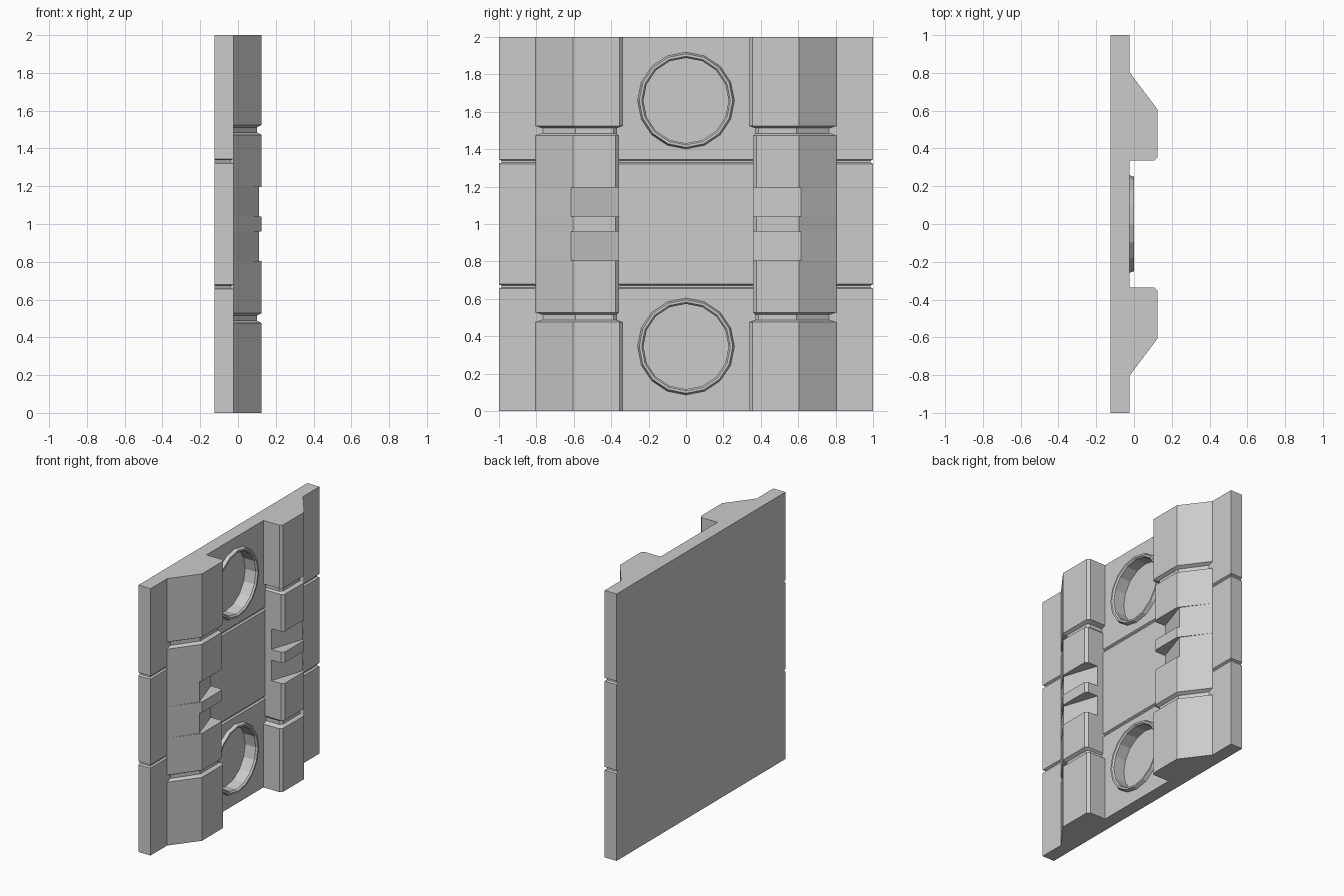
import bpy, bmesh, math

cube = bpy.data.objects.get("Cube")
if cube:
    bpy.data.objects.remove(cube, do_unlink=True)

grey = bpy.data.materials.new("panel_grey")
grey.use_nodes = True
grey.diffuse_color = (0.6, 0.6, 0.6, 1)
grey.node_tree.nodes["Principled BSDF"].inputs["Base Color"].default_value = (0.6, 0.6, 0.6, 1)


def finish(name, bm):
    bmesh.ops.recalc_face_normals(bm, faces=bm.faces)
    mesh = bpy.data.meshes.new(name)
    bm.to_mesh(mesh)
    bm.free()
    mesh.materials.append(grey)
    obj = bpy.data.objects.new(name, mesh)
    bpy.context.collection.objects.link(obj)
    return obj


def skin(bm, loops, closed=False):
    """Join successive loops of vertices with quads."""
    rows = [[bm.verts.new(p) for p in loop] for loop in loops]
    pairs = list(zip(rows, rows[1:]))
    if closed:
        pairs.append((rows[-1], rows[0]))
    else:
        bm.faces.new(rows[0])
        bm.faces.new(rows[-1])
    for a, b in pairs:
        for i in range(len(a)):
            j = (i + 1) % len(a)
            bm.faces.new((a[i], a[j], b[j], b[i]))


def loft(name, levels, side=1):
    """Stack (x, y) sections at the given heights."""
    bm = bmesh.new()
    skin(bm, [[(x, y * side, z) for x, y in section] for z, section in levels])
    return finish(name, bm)


def ring_loop(radius, x, z, sides=16):
    return [(x, radius * math.cos(i * math.tau / sides),
             z + radius * math.sin(i * math.tau / sides)) for i in range(sides)]


# Back slab, with narrow grooves round its face and side edges
def slab_section(inset):
    x, y = -0.025 - inset, 1 - inset
    return [(-0.125, -y), (x, -y), (x, y), (-0.125, y)]


full, cut = slab_section(0), slab_section(0.013)
levels = [(0, full)]
for z in (2 / 3, 4 / 3):
    levels += [(z - 0.012, full), (z - 0.005, cut), (z + 0.005, cut), (z + 0.012, full)]
levels.append((2, full))
slab = loft("back_slab", levels)

# Round sockets and their raised rims
for label, z in (("lower", 0.345), ("upper", 1.66)):
    bm = bmesh.new()
    skin(bm, [ring_loop(0.24, x, z) for x in (-0.1, 0.1)])
    cutter = finish("socket_cutter", bm)
    cutter.hide_render = True
    mod = slab.modifiers.new("socket", 'BOOLEAN')
    mod.operation = 'DIFFERENCE'
    mod.solver = 'EXACT'
    mod.object = cutter
    bpy.context.view_layer.objects.active = slab
    bpy.ops.object.modifier_apply(modifier=mod.name)
    bpy.data.objects.remove(cutter, do_unlink=True)

    bm = bmesh.new()
    profile = [(0.26, -0.028), (0.25, 0), (0.237, 0), (0.228, -0.012),
               (0.228, -0.104), (0.245, -0.104), (0.245, -0.028)]
    skin(bm, [ring_loop(r, x, z) for r, x in profile], closed=True)
    finish(label + "_socket_rim", bm)

# Rails: bevelled ends, grooves, and a recessed middle with sloping notches
ROOT = -0.045


def rail_section(foot, crest, inner, top):
    return [(ROOT, foot), (-0.025, foot), (top, crest), (top, inner + 0.018),
            (top - 0.018, inner), (ROOT, inner)]


end = rail_section(0.805, 0.605, 0.337, 0.125)
middle = rail_section(0.805, 0.605, 0.358, 0.125)
groove = rail_section(0.765, 0.59, 0.37, 0.1)
notch = [(ROOT, 0.805), (-0.025, 0.805), (0.11, 0.615), (0.03, 0.372),
         (0.025, 0.358), (ROOT, 0.358)]

half = [(0, end), (0.475, end), (0.488, groove), (0.515, groove), (0.528, middle),
        (0.805, middle), (0.805, notch), (0.96, notch), (0.96, middle)]
levels = half + [(2 - z, section) for z, section in reversed(half)]
for label, side in (("left", 1), ("right", -1)):
    loft(label + "_rail", levels, side)
